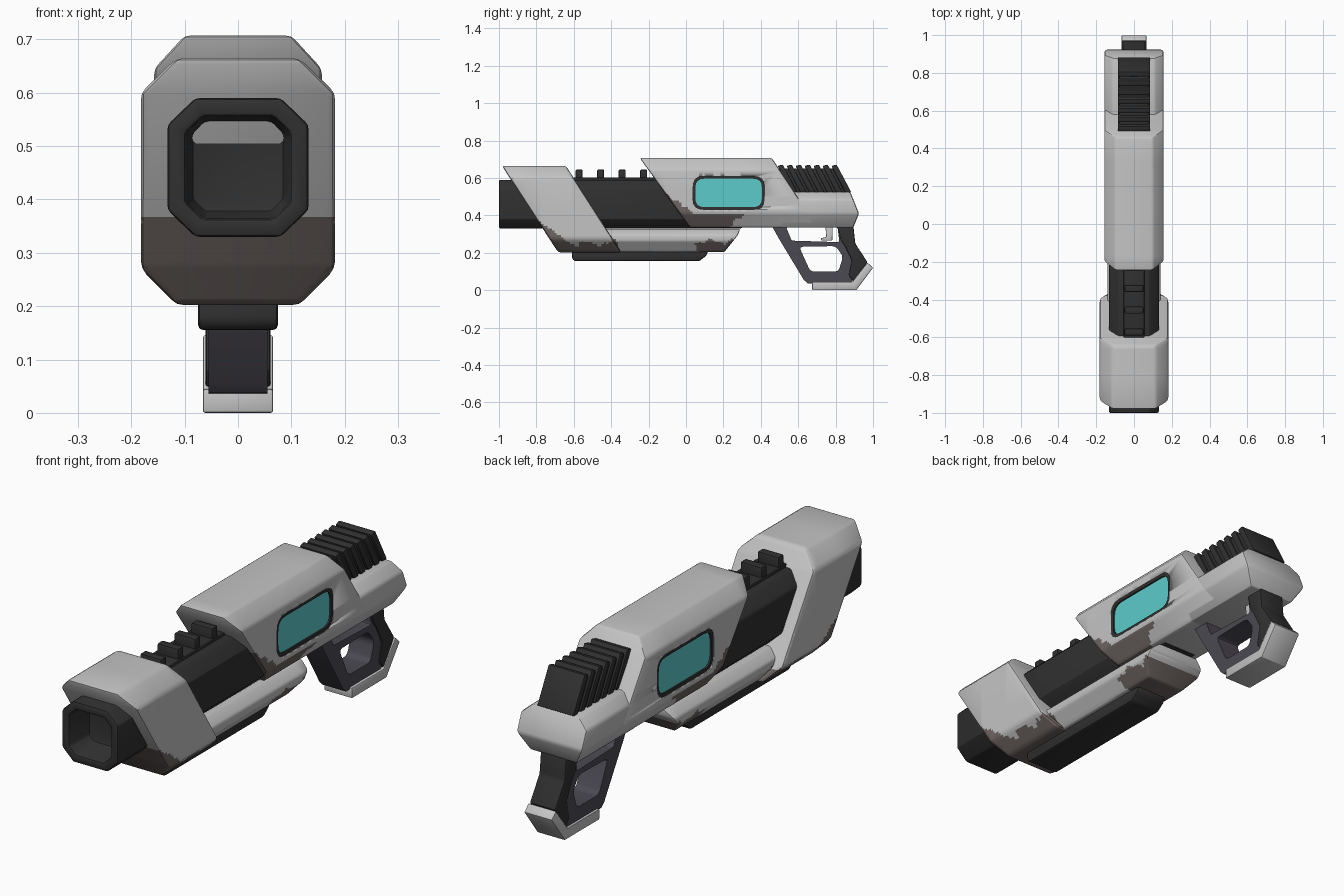
import bpy, bmesh, math
from mathutils import Vector

if "Cube" in bpy.data.objects:
    bpy.data.objects.remove(bpy.data.objects["Cube"])


def mat(name, r, g, b):
    m = bpy.data.materials.new(name)
    m.diffuse_color = (r, g, b, 1)
    m.use_nodes = True
    m.node_tree.nodes["Principled BSDF"].inputs["Base Color"].default_value = m.diffuse_color
    return m


GREY = mat("light_grey", 0.55, 0.55, 0.55)
WORN = mat("worn_brown", 0.155, 0.13, 0.122)
DARK = mat("charcoal", 0.03, 0.03, 0.03)
FRAME = mat("purple_grey", 0.072, 0.067, 0.085)
GLASS = mat("cyan_glass", 0.11, 0.60, 0.60)


def finish(bm, name, material, bevel):
    """Bevel the sharp edges and turn the bmesh into an object."""
    bmesh.ops.recalc_face_normals(bm, faces=bm.faces[:])
    if bevel:
        sharp = [e for e in bm.edges if len(e.link_faces) == 2 and e.calc_face_angle() > 0.15]
        bmesh.ops.bevel(bm, geom=sharp, offset=bevel, segments=2, profile=0.5,
                        affect='EDGES', clamp_overlap=True)
    me = bpy.data.meshes.new(name)
    bm.to_mesh(me)
    bm.free()
    me.shade_smooth()
    me.set_sharp_from_angle(angle=math.radians(26))
    me.materials.append(material)
    ob = bpy.data.objects.new(name, me)
    bpy.context.collection.objects.link(ob)
    return ob


def loft(name, half, y0, y1, material, bevel=0.01, bore=False):
    """Mirrored cross-section (x, z) run from y0(z) to y1(z)."""
    bm = bmesh.new()
    rings = []
    for fy in (y0, y1):
        rings.append([[bm.verts.new((s * x, fy(z), z)) for x, z in half] for s in (1, -1)])
    n = len(half)
    front = []
    for i in range(n - 1):
        for k, (r, l) in enumerate(rings):
            f = bm.faces.new((r[i], l[i], l[i + 1], r[i + 1]))
            if k == 0:
                front.append(f)
        for s in (0, 1):
            a, b = rings[0][s], rings[1][s]
            bm.faces.new((a[i], b[i], b[i + 1], a[i + 1]))
    for i in (0, n - 1):
        bm.faces.new((rings[0][0][i], rings[0][1][i], rings[1][1][i], rings[1][0][i]))
    if bore:
        bmesh.ops.recalc_face_normals(bm, faces=bm.faces[:])
        bmesh.ops.inset_region(bm, faces=front, thickness=0.034, use_even_offset=True)
        bmesh.ops.inset_region(bm, faces=front, thickness=0.012, depth=-0.12, use_even_offset=True)
    return finish(bm, name, material, bevel)


def plate(name, outline, half, material, bevel=0.006, holes=()):
    """Side profile (y, z) with optional holes, extruded to x = +-half."""
    bm = bmesh.new()
    edges = []
    for loop in (outline, *holes):
        vs = [bm.verts.new((-half, y, z)) for y, z in loop]
        if not holes:
            bm.faces.new(vs)
        else:
            edges += [bm.edges.new((vs[i - 1], vs[i])) for i in range(len(vs))]
    if holes:
        bmesh.ops.triangle_fill(bm, use_beauty=True, edges=edges, normal=(1, 0, 0))
    out = bmesh.ops.extrude_face_region(bm, geom=bm.faces[:])["geom"]
    moved = [v for v in out if isinstance(v, bmesh.types.BMVert)]
    bmesh.ops.translate(bm, vec=(2 * half, 0, 0), verts=moved)
    return finish(bm, name, material, 0 if holes else bevel)


def rounded(pts, r, n=4):
    """Round each corner of a polygon."""
    res = []
    for i, p in enumerate(pts):
        p, a, b = Vector(p), Vector(pts[i - 1]), Vector(pts[(i + 1) % len(pts)])
        s = p + (a - p).normalized() * r
        e = p + (b - p).normalized() * r
        for k in range(n + 1):
            t = k / n
            res.append(tuple(s * (1 - t) ** 2 + p * 2 * t * (1 - t) + e * t * t))
    return res


def rect(y0, y1, z0, z1):
    return [(y0, z0), (y1, z0), (y1, z1), (y0, z1)]


def wear(ob, ylim, zlim, rule, step=0.012):
    """Cut a fine grid and paint the faces that match the rule brown."""
    bm = bmesh.new()
    bm.from_mesh(ob.data)
    for axis, (lo, hi) in ((1, ylim), (2, zlim)):
        for i in range(int((hi - lo) / step) + 1):
            co, no = Vector(), Vector()
            co[axis], no[axis] = lo + i * step + 0.0007, 1
            bmesh.ops.bisect_plane(bm, geom=bm.verts[:] + bm.edges[:] + bm.faces[:],
                                   dist=1e-5, plane_co=co, plane_no=no)
    ob.data.materials.append(WORN)
    for f in bm.faces:
        c = f.calc_center_median()
        noise = 0.010 * math.sin(47 * c.y + 31 * c.z) + 0.007 * math.sin(110 * c.y)
        f.material_index = int(rule(c.y, c.z, noise))
    bm.to_mesh(ob.data)
    bm.free()


# Barrel with hollow muzzle, top rail and rail blocks
loft("barrel", [(0.08, 0.59), (0.132, 0.54), (0.132, 0.38), (0.08, 0.33)],
     lambda z: -1.0, lambda z: 0.30, DARK, 0.008, bore=True)
plate("top_rail", rect(-0.62, -0.1, 0.57, 0.602), 0.055, DARK)
for i in range(4):
    y = -0.59 + i * 0.115
    plate(f"rail_block_{i + 1}", rect(y, y + 0.037, 0.58, 0.645), 0.05, DARK)

# Slanted front shroud
shroud = loft("front_shroud", [(0.115, 0.665), (0.182, 0.60), (0.182, 0.27), (0.115, 0.202)],
              lambda z: -0.955 + (0.62 - z) * 0.65, lambda z: -0.594 + (0.59 - z) * 0.64,
              GREY, 0.014)
wear(shroud, (-0.80, -0.35), (0.21, 0.38), lambda y, z, n: z < 0.25 + n or
     y + 0.955 - (0.62 - z) * 0.65 < (0.37 - z) * 0.8 + n * 0.4)

# Forearm and the dark pad under it
forearm = loft("forearm", [(0.10, 0.328), (0.14, 0.295), (0.14, 0.265), (0.09, 0.204)],
               lambda z: -0.60, lambda z: 0.29 - max(0, 0.31 - z) * 0.8, GREY, 0.008)
wear(forearm, (-0.40, 0.24), (0.205, 0.29), lambda y, z, n: z < 0.262 + n and
     (y > 0.06 + n or y < -0.36 + n))
plate("forearm_pad", [(-0.61, 0.215), (-0.61, 0.17), (-0.595, 0.155), (0.07, 0.155),
                      (0.11, 0.185), (0.12, 0.215)], 0.075, DARK, 0.01)

# Receiver body with slanted ends, plus its lower rear section
receiver = loft("receiver", [(0.10, 0.707), (0.157, 0.645), (0.157, 0.41), (0.11, 0.335)],
                lambda z: -0.246 + (0.705 - z) * 0.72, lambda z: 0.46 + (0.705 - z) * 0.66,
                GREY, 0.01)
wear(receiver, (-0.17, 0.33), (0.335, 0.55), lambda y, z, n:
     (z < 0.54 and y + 0.246 - (0.705 - z) * 0.72 < (0.54 - z) * 0.45 + n)
     or (z < 0.405 and y < 0.30 - (0.405 - z) * 1.0 + n))
loft("receiver_tail", [(0.11, 0.525), (0.156, 0.485), (0.156, 0.41), (0.11, 0.334)],
     lambda z: 0.50, lambda z: 0.925 - abs(z - 0.41) * 0.4, GREY, 0.01)

# Side window: opening, dark frame, glass
opening = rounded(rect(0.036, 0.420, 0.430, 0.610), 0.055)
cutter = plate("window_cutter", opening, 0.3, GREY, 0)
cutter.hide_render = True
mod = receiver.modifiers.new("window", 'BOOLEAN')
mod.operation, mod.solver, mod.object = 'DIFFERENCE', 'EXACT', cutter
deps = bpy.context.evaluated_depsgraph_get()
cut = bpy.data.meshes.new_from_object(receiver.evaluated_get(deps))
receiver.modifiers.clear()
receiver.data = cut
bpy.data.objects.remove(cutter)
inner = rounded(rect(0.050, 0.406, 0.444, 0.596), 0.048)
plate("window_frame", opening, 0.155, DARK, holes=[inner])
plate("window_glass", rounded(rect(0.046, 0.410, 0.440, 0.600), 0.05), 0.148, GLASS, 0)

# Ribbed block on the rear
plate("rib_core", [(0.48, 0.652), (0.785, 0.652), (0.865, 0.50), (0.56, 0.50)], 0.078, DARK)
for i in range(7):
    y = 0.49 + i * 0.048
    plate(f"rib_{i + 1}", [(y, 0.664), (y + 0.027, 0.672), (y + 0.105, 0.525), (y + 0.078, 0.515)],
          0.086, DARK, 0.004)

# Handle frame with trigger slot and lower opening
plate("handle_frame", [(0.455, 0.35), (0.50, 0.27), (0.63, 0.055), (0.65, 0.037), (0.88, 0.035),
                       (0.90, 0.07), (0.94, 0.15), (0.88, 0.25), (0.86, 0.35)], 0.055, FRAME,
      holes=[rounded([(0.535, 0.338), (0.565, 0.265), (0.82, 0.257), (0.81, 0.338)], 0.012),
             rounded([(0.605, 0.232), (0.80, 0.236), (0.84, 0.18), (0.815, 0.10),
                      (0.665, 0.10)], 0.022)])
plate("handle_back", [(0.812, 0.345), (0.895, 0.345), (0.905, 0.25), (0.97, 0.15), (0.90, 0.04),
                      (0.87, 0.08), (0.887, 0.16), (0.85, 0.235), (0.825, 0.27)], 0.061, DARK)
plate("handle_cap", [(0.675, 0.0), (0.91, 0.0), (1.0, 0.12), (0.97, 0.148), (0.89, 0.045),
                     (0.675, 0.045)], 0.066, GREY, 0.005)
plate("trigger", [(0.745, 0.345), (0.75, 0.285), (0.72, 0.277), (0.725, 0.265), (0.782, 0.265),
                  (0.785, 0.345)], 0.018, GREY, 0.003)
